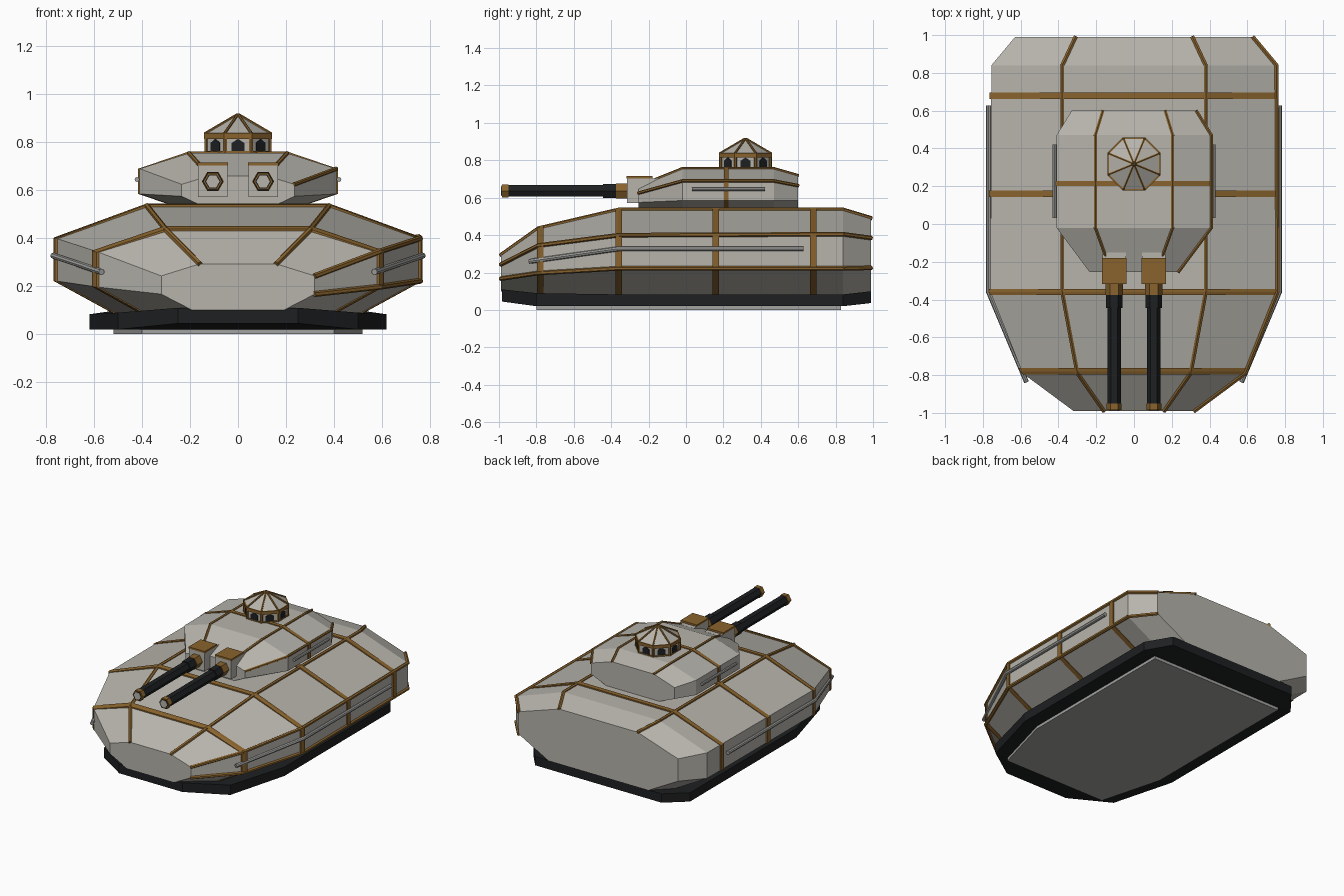
import bpy, bmesh, math
from mathutils import Vector

cube = bpy.data.objects.get("Cube")
if cube:
    bpy.data.objects.remove(cube)


def material(name, r, g, b):
    m = bpy.data.materials.new(name)
    m.use_nodes = True
    m.diffuse_color = (r, g, b, 1)
    m.node_tree.nodes["Principled BSDF"].inputs["Base Color"].default_value = (r, g, b, 1)
    return m


ARMOUR = material("pale_armour", .47, .455, .41)
BRONZE = material("bronze_trim", .25, .125, .026)
BLACK = material("black_rubber", .013, .014, .015)
STEEL = material("rail_steel", .36, .36, .35)


def finish(name, bm, mat):
    bmesh.ops.recalc_face_normals(bm, faces=bm.faces[:])
    me = bpy.data.meshes.new(name)
    bm.to_mesh(me)
    bm.free()
    me.materials.append(mat)
    ob = bpy.data.objects.new(name, me)
    bpy.context.scene.collection.objects.link(ob)
    return ob


def loft(name, rings, mat):
    """Skin matching rings of points and cap both ends."""
    bm = bmesh.new()
    vs = [[bm.verts.new(p) for p in ring] for ring in rings]
    n = len(rings[0])
    for a, b in zip(vs, vs[1:]):
        for i in range(n):
            j = (i + 1) % n
            bm.faces.new((a[i], a[j], b[j], b[i]))
    bm.faces.new(vs[0])
    bm.faces.new(vs[-1])
    return finish(name, bm, mat)


def rods(name, paths, r, sides, mat):
    """Straight prism along every segment of every path."""
    bm = bmesh.new()
    for path in paths:
        for a, b in zip(path, path[1:]):
            a, b = Vector(a), Vector(b)
            d = b - a
            mtx = d.to_track_quat('Z', 'Y').to_matrix().to_4x4()
            mtx.translation = (a + b) / 2
            bmesh.ops.create_cone(bm, cap_ends=True, segments=sides, radius1=r,
                                  radius2=r, depth=d.length + r * .4, matrix=mtx)
    return finish(name, bm, mat)


def box(name, lo, hi, mat):
    return loft(name, [[(lo[0], lo[1], z), (hi[0], lo[1], z), (hi[0], hi[1], z), (lo[0], hi[1], z)]
                       for z in (lo[2], hi[2])], mat)


def section(s, grow=0):
    """Eight-sided cross-section: y, top / side / bottom half-widths, four heights."""
    y, t, w, b, zt, zu, zl, zb = s
    half = [(b + grow, zb), (w + grow, zl), (w + grow, zu), (t + grow * .4, zt + grow)]
    return [(x, y, z) for x, z in half] + [(-x, y, z) for x, z in reversed(half)]


def section_at(body, y):
    for a, b in zip(body, body[1:]):
        if y <= b[0]:
            break
    k = (y - a[0]) / (b[0] - a[0])
    return [p + (q - p) * k for p, q in zip(a, b)]


def band(name, body, y, half=.017, grow=.009):
    loft(name, [section(section_at(body, y + d), grow) for d in (-half, 0, half)], BRONZE)


def edge(body, i):
    return [section(s)[i] for s in body]


# Hull
hull = [(-.99, .16, .32, .19, .293, .243, .167, .10),
        (-.79, .30, .59, .38, .435, .345, .197, .08),
        (-.36, .38, .76, .50, .535, .40, .222, .08),
        (.84, .38, .755, .50, .535, .405, .222, .08),
        (.99, .31, .63, .40, .49, .385, .225, .10)]
loft("hull", [section(s) for s in hull], ARMOUR)
for i, y in enumerate((-.78, -.36, .16, .68)):
    band(f"hull_band_{i + 1}", hull, y)
rods("hull_roof_trim", [edge(hull, 3), edge(hull, 4)], .012, 6, BRONZE)
rods("hull_left_trim", [edge(hull, 1), edge(hull, 2)], .012, 6, BRONZE)
rods("hull_rails", [[(s * .57, -.835, .26), (s * .77, -.36, .327), (s * .77, .625, .327)]
                    for s in (1, -1)], .013, 8, STEEL)

# Skirt and belly plate
skirt = [(-.985, .25, .045, .11), (-.80, .50, .02, .09), (-.36, .62, .02, .083),
         (.84, .62, .02, .083), (.99, .50, .037, .10)]
loft("skirt", [[(w, y, a), (w, y, b), (-w, y, b), (-w, y, a)] for y, w, a, b in skirt], BLACK)
loft("belly_plate", [[(w, y, 0), (w, y, .03), (-w, y, .03), (-w, y, 0)]
                     for y, w in ((-.80, .40), (-.36, .52), (.83, .52))], STEEL)

# Turret
turret = [(-.255, .12, .235, .14, .66, .625, .575, .53),
          (-.02, .205, .41, .25, .755, .69, .585, .53),
          (.47, .205, .41, .25, .755, .69, .585, .53),
          (.60, .165, .33, .20, .718, .665, .585, .53)]
loft("turret", [section(s) for s in turret], ARMOUR)
band("turret_band", turret, .215, .013, .006)
rods("turret_roof_trim", [edge(turret, 3), edge(turret, 4)], .009, 6, BRONZE)
rods("turret_left_trim", [edge(turret, 2)], .009, 6, BRONZE)
rods("turret_rails", [[(s * .421, .035, .645), (s * .421, .42, .645)] for s in (1, -1)], .01, 8, STEEL)

# Twin guns
for side, s in (("left", 1), ("right", -1)):
    x, z = s * .105, .637
    box(f"{side}_gun_mount", (x - .062, -.315, .573), (x + .062, -.15, .703), ARMOUR)
    box(f"{side}_mount_cap", (x - .064, -.317, .703), (x + .064, -.18, .716), BRONZE)
    for part, y0, y1, r, mat in (("collar", -.375, -.30, .046, BRONZE),
                                 ("sleeve", -.445, -.37, .043, BLACK),
                                 ("barrel", -.955, -.44, .036, BLACK),
                                 ("muzzle", -.984, -.95, .040, BRONZE),
                                 ("bore_ring", -.986, -.98, .033, BLACK),
                                 ("bore", -.988, -.98, .028, ARMOUR)):
        ring = [(math.cos(a) * r, math.sin(a) * r) for a in (k * math.pi / 3 for k in range(6))]
        loft(f"{side}_gun_{part}", [[(x + u, y, z + v) for u, v in ring] for y in (y0, y1)], mat)

# Cupola
CY = .318


def octagon(apothem, z):
    r = apothem / math.cos(math.pi / 8)
    return [(r * math.cos(a), CY + r * math.sin(a), z)
            for a in ((k + .5) * math.pi / 4 for k in range(8))]


loft("cupola_body", [octagon(.132, .75), octagon(.132, .83)], ARMOUR)
loft("cupola_roof", [octagon(.137, .835), octagon(.004, .914)], ARMOUR)
loft("cupola_ring", [octagon(.141, .815), octagon(.141, .838)], BRONZE)
loft("cupola_base", [octagon(.138, .75), octagon(.138, .763)], BRONZE)
rods("cupola_posts", [[p, q] for p, q in zip(octagon(.132, .755), octagon(.132, .83))], .009, 6, BRONZE)
rods("cupola_ribs", [[p, q] for p, q in zip(octagon(.137, .837), octagon(.004, .915))], .006, 6, BRONZE)

# Pointed window plates around the cupola
outline = [(-.027, .762), (.027, .762), (.027, .797), (0, .815), (-.027, .797)]
for k in range(8):
    a = k * math.pi / 4
    out, along = Vector((math.cos(a), math.sin(a), 0)), Vector((-math.sin(a), math.cos(a), 0))
    loft(f"cupola_window_{k + 1}",
         [[Vector((0, CY, h)) + out * d + along * u for u, h in outline] for d in (.131, .136)], BLACK)
